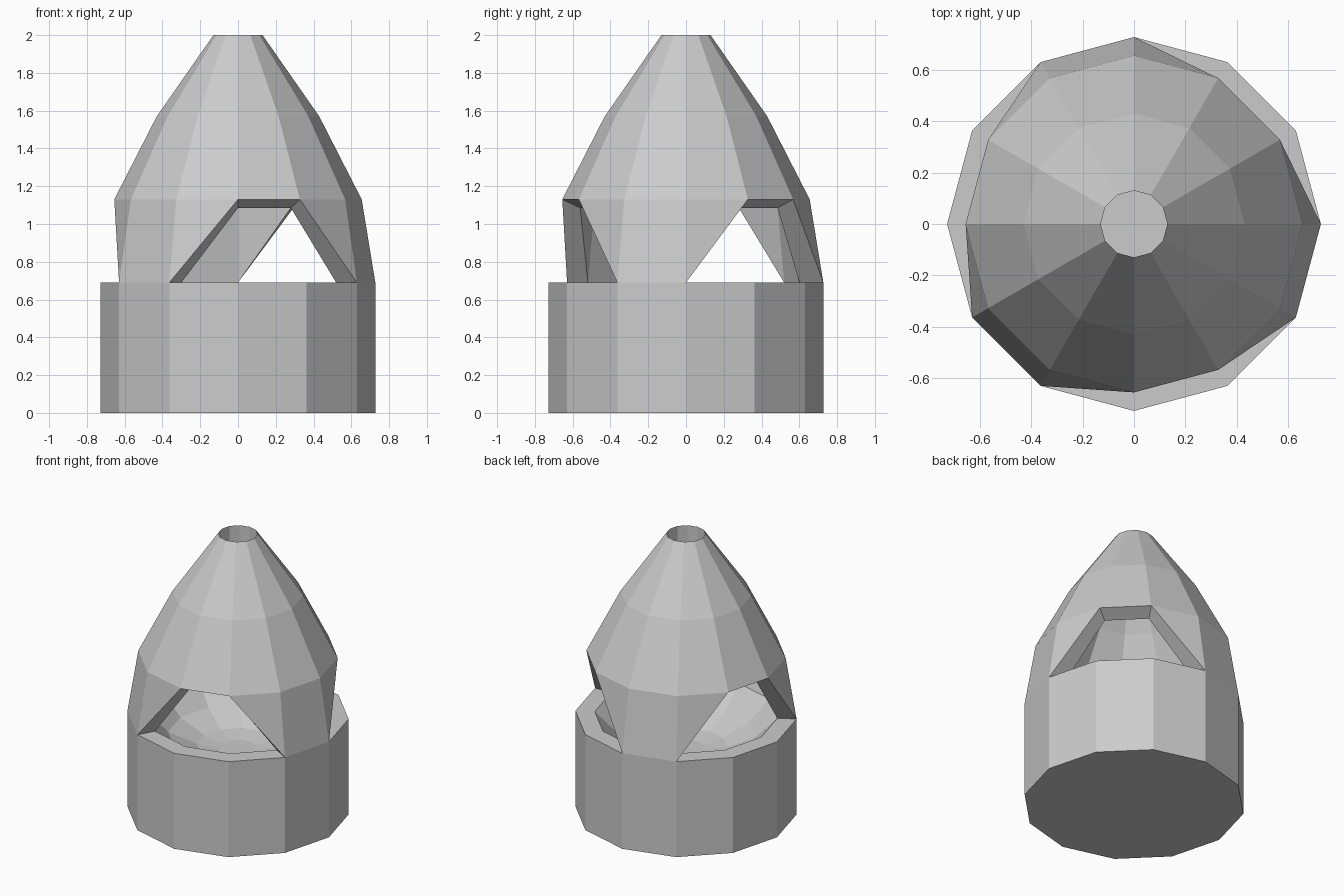
import bpy, bmesh
from math import cos, sin, radians

SIDES = 12
cube = bpy.data.objects.get("Cube")
if cube:
    bpy.data.objects.remove(cube, do_unlink=True)

grey = bpy.data.materials.new("plain grey")
grey.use_nodes = True
colour = (0.6, 0.6, 0.6, 1)
grey.diffuse_color = colour
grey.node_tree.nodes["Principled BSDF"].inputs["Base Color"].default_value = colour


def ring(bm, radius, z):
    return [bm.verts.new((radius * cos(radians(30 * i)), radius * sin(radians(30 * i)), z))
            for i in range(SIDES)]


def bridge(bm, low, high):
    for i in range(SIDES):
        j = (i + 1) % SIDES
        bm.faces.new((low[i], low[j], high[j], high[i]))


def finish(bm, name):
    bmesh.ops.recalc_face_normals(bm, faces=bm.faces)
    mesh = bpy.data.meshes.new(name)
    bm.to_mesh(mesh)
    bm.free()
    mesh.materials.append(grey)
    obj = bpy.data.objects.new(name, mesh)
    bpy.context.collection.objects.link(obj)
    return obj


# Base: drum with a flat rim and a hollow bowl
bm = bmesh.new()
profile = [(0.727, 0), (0.727, 0.69), (0.6, 0.69), (0.46, 0.55), (0.27, 0.47), (0.13, 0.45)]
rings = [ring(bm, r, z) for r, z in profile]
for low, high in zip(rings, rings[1:]):
    bridge(bm, low, high)
bm.faces.new(rings[0])
bm.faces.new(rings[-1])
finish(bm, "base")

# Canopy: thick dome with a hole on top, open underneath
bm = bmesh.new()
outer = [ring(bm, r, z) for r, z in [(0.727, 0.69), (0.655, 1.13), (0.43, 1.57), (0.13, 2)]]
inner = [ring(bm, r, z) for r, z in [(0.6, 0.69), (0.56, 1.085), (0.35, 1.48), (0.13, 1.82)]]
for shell in (outer, inner):
    for low, high in zip(shell[1:], shell[2:]):
        bridge(bm, low, high)
bridge(bm, inner[-1], outer[-1])

# Three legs, narrow at the foot, with three slanted openings between them
for start in range(0, SIDES, 4):
    a, b, c, d = [(start + k - 2) % SIDES for k in range(4)]
    for foot, top in ((outer[0], outer[1]), (inner[0], inner[1])):
        bm.faces.new((foot[b], foot[c], top[c], top[b]))
        bm.faces.new((foot[b], top[b], top[a]))
        bm.faces.new((foot[c], top[d], top[c]))
    # Cut edges of the leg sides and the lintel over the opening
    bm.faces.new((outer[0][b], outer[1][a], inner[1][a], inner[0][b]))
    bm.faces.new((outer[0][c], outer[1][d], inner[1][d], inner[0][c]))
    e = (d + 1) % SIDES
    bm.faces.new((outer[1][d], outer[1][e], inner[1][e], inner[1][d]))
    bm.faces.new((outer[0][b], outer[0][c], inner[0][c], inner[0][b]))
bmesh.ops.delete(bm, geom=[v for v in bm.verts if not v.link_faces], context="VERTS")
finish(bm, "canopy")
